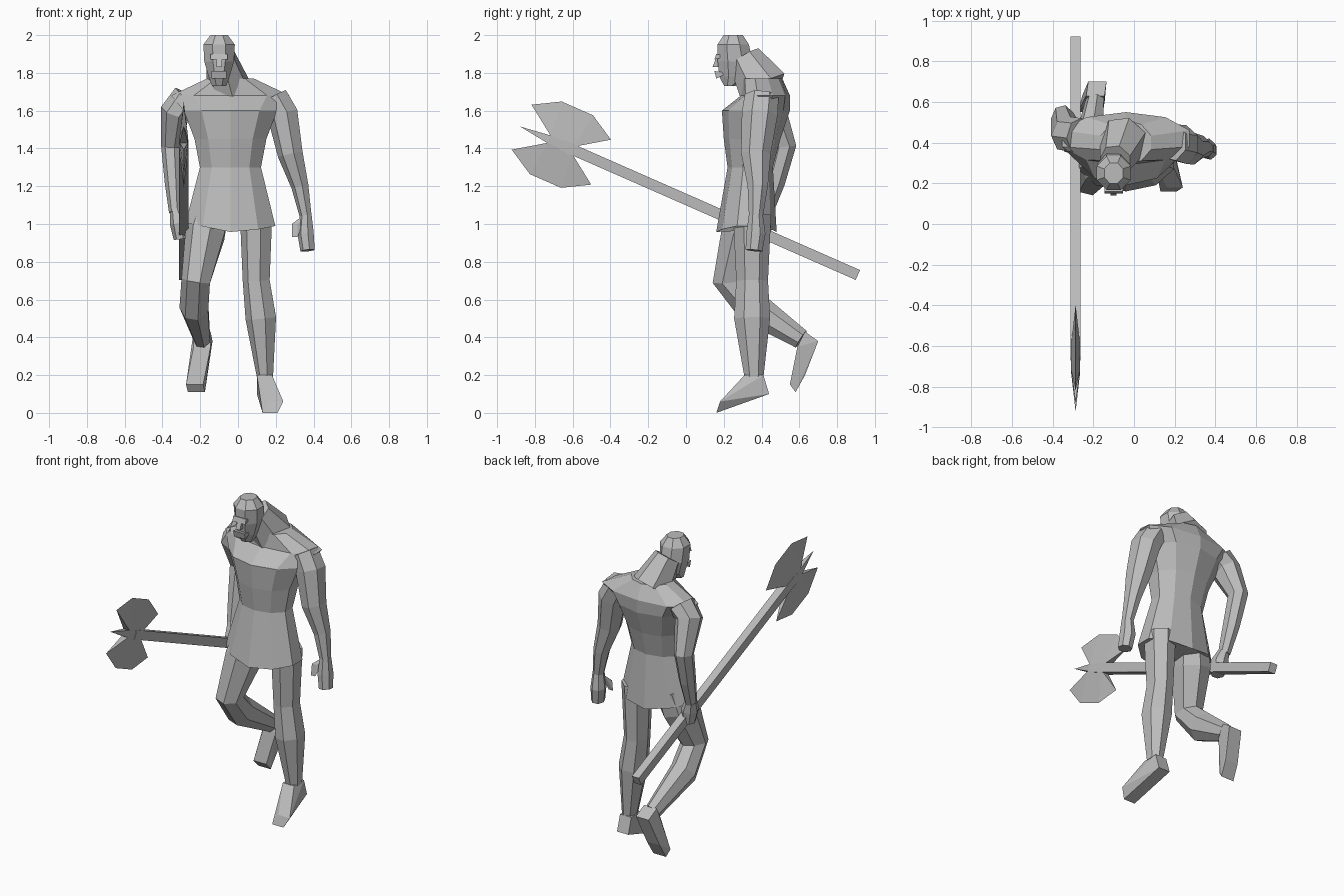
import bpy, bmesh
from math import cos, sin, pi
from mathutils import Vector

cube = bpy.data.objects.get("Cube")
if cube:
    bpy.data.objects.remove(cube, do_unlink=True)

stone = bpy.data.materials.new("plain grey")
stone.use_nodes = True
grey = (.5, .5, .5, 1)
stone.diffuse_color = grey
stone.node_tree.nodes["Principled BSDF"].inputs["Base Color"].default_value = grey


def finish(name, bm):
    bmesh.ops.recalc_face_normals(bm, faces=bm.faces)
    mesh = bpy.data.meshes.new(name)
    bm.to_mesh(mesh)
    bm.free()
    mesh.materials.append(stone)
    part = bpy.data.objects.new(name, mesh)
    bpy.context.collection.objects.link(part)
    return part


def loft(name, rings, sides, upright=False):
    """Skin rings of (centre, half width, half depth) along their path."""
    bm = bmesh.new()
    centres = [Vector(centre) for centre, width, depth in rings]
    loops = []
    for i, (centre, width, depth) in enumerate(rings):
        along = centres[min(i + 1, len(rings) - 1)] - centres[max(i - 1, 0)]
        if upright:
            along = Vector((0, 0, 1))
        along.normalize()
        across = Vector((1, 0, 0))
        across = (across - along * across.dot(along)).normalized()
        outward = along.cross(across)
        loop = []
        for k in range(sides):
            angle = 2 * pi * (k + .5) / sides
            offset = across * cos(angle) * width + outward * sin(angle) * depth
            loop.append(bm.verts.new(centres[i] + offset))
        loops.append(loop)
    for lower, upper in zip(loops, loops[1:]):
        for k in range(sides):
            n = (k + 1) % sides
            bm.faces.new((lower[k], lower[n], upper[n], upper[k]))
    bm.faces.new(loops[0])
    bm.faces.new(loops[-1])
    return finish(name, bm)


def column(name, x, levels, sides):
    """Upright body part from (height, half width, half depth, y centre)."""
    rings = [((x, y, z), width, depth) for z, width, depth, y in levels]
    return loft(name, rings, sides, upright=True)


def limb(name, joints, sides=7):
    """Tapered limb through joints of (x, y, z, radius)."""
    return loft(name, [((x, y, z), r, r * 1.15) for x, y, z, r in joints], sides)


def hull(name, points):
    """Faceted solid wrapped round a few corner points."""
    bm = bmesh.new()
    for point in points:
        bm.verts.new(point)
    result = bmesh.ops.convex_hull(bm, input=bm.verts)
    inside = [g for g in result["geom_interior"] if isinstance(g, bmesh.types.BMVert)]
    bmesh.ops.delete(bm, geom=inside, context="VERTS")
    return finish(name, bm)


def slab(name, half_width, points):
    """Solid made by widening a side outline equally to left and right."""
    return hull(name, [(x + side * half_width, y, z)
                       for x, y, z in points for side in (-1, 1)])


# Torso with flared tunic, shoulders and neck
torso = column("torso_and_tunic", -.04, [
    (.95, .25, .16, .32), (1.3, .17, .12, .34), (1.45, .2, .15, .35),
    (1.6, .26, .18, .37), (1.68, .33, .13, .42), (1.77, .13, .11, .4)], sides=10)
for vert in torso.data.vertices:
    if vert.co.z < 1:  # hem rises at the hips
        vert.co.z += abs(vert.co.x) / 5
limb("neck", [(-.05, .41, 1.72, .12), (-.09, .31, 1.88, .08)])

# Head, brow, nose and moustache over a tapering beard
HEAD_X = -.1
column("head", HEAD_X, [
    (1.73, .04, .03, .23), (1.78, .06, .09, .26), (1.86, .085, .1, .26),
    (1.95, .09, .09, .25), (2, .05, .055, .25)], sides=8)
slab("brow", .045, [(HEAD_X, .15, 1.87), (HEAD_X, .16, 1.9), (HEAD_X, .22, 1.89)])
slab("nose", .015, [(HEAD_X, .16, 1.88), (HEAD_X, .14, 1.83), (HEAD_X, .2, 1.83)])
slab("moustache", .04, [(HEAD_X, .15, 1.81), (HEAD_X, .16, 1.77), (HEAD_X, .22, 1.8)])

# Left arm hangs straight, with an open hand
limb("left_arm", [
    (.19, .4, 1.67, .08), (.24, .39, 1.58, .085), (.28, .37, 1.37, .07),
    (.33, .38, 1.2, .048), (.36, .37, 1.04, .033)])
limb("left_hand", [(.36, .37, 1.05, .033), (.36, .37, .95, .045), (.37, .36, .86, .04)])
slab("left_thumb", .015, [(.34, .36, 1.03), (.3, .34, 1), (.3, .33, .93)])

# Right arm is bent back at the elbow, gripping the axe
limb("right_arm", [
    (-.27, .43, 1.67, .08), (-.33, .44, 1.6, .08), (-.35, .52, 1.41, .057),
    (-.34, .47, 1.22, .048), (-.33, .42, 1.06, .035)])
limb("right_hand", [(-.33, .42, 1.08, .03), (-.31, .4, 1, .05), (-.3, .4, .92, .04)])

# Legs: the left carries the weight, the right is lifted behind
limb("left_leg", [
    (.1, .35, 1.05, .09), (.1, .35, .7, .075), (.125, .35, .5, .085),
    (.145, .36, .19, .045)])
slab("left_foot", .04, [
    (.14, .44, .1), (.14, .41, .2), (.14, .31, .2), (.17, .16, 0), (.2, .18, .06)])
limb("right_leg", [
    (-.14, .34, 1.08, .1), (-.17, .31, .95, .11), (-.22, .23, .7, .08),
    (-.23, .35, .56, .08), (-.19, .61, .39, .047)])
slab("right_foot", .045, [
    (-.18, .7, .38), (-.19, .63, .43), (-.19, .59, .35), (-.23, .55, .15),
    (-.22, .58, .11), (-.21, .63, .2)])

# Long axe with a square shaft
AXE_X = -.287
head_centre = Vector((AXE_X, -.66, 1.42))
shaft_end = Vector((AXE_X, .91, .73))
forward = (head_centre - shaft_end).normalized()
upward = Vector((1, 0, 0)).cross(-forward)
limb("axe_shaft", [(*shaft_end, .035), (*head_centre, .035)], sides=4)


def axe_point(along, up, side=0):
    return head_centre + forward * along + upward * up + Vector((side, 0, 0))


# Two mirrored blades, thick at the root and sharp at the rim, and a spike
THICK = .022
ends = (-1, 1)
for name, flip in (("axe_upper_blade", 1), ("axe_lower_blade", -1)):
    rim = [axe_point(end * along, flip * up)
           for end in ends for along, up in ((.23, .13), (.09, .21))]
    root = [axe_point(end * .07, flip * .02, side * THICK) for end in ends for side in ends]
    hull(name, rim + root)
hull("axe_spike", [axe_point(.24, 0)] + [
    axe_point(end * .07, up * THICK, side * THICK)
    for end in ends for up in ends for side in ends])
